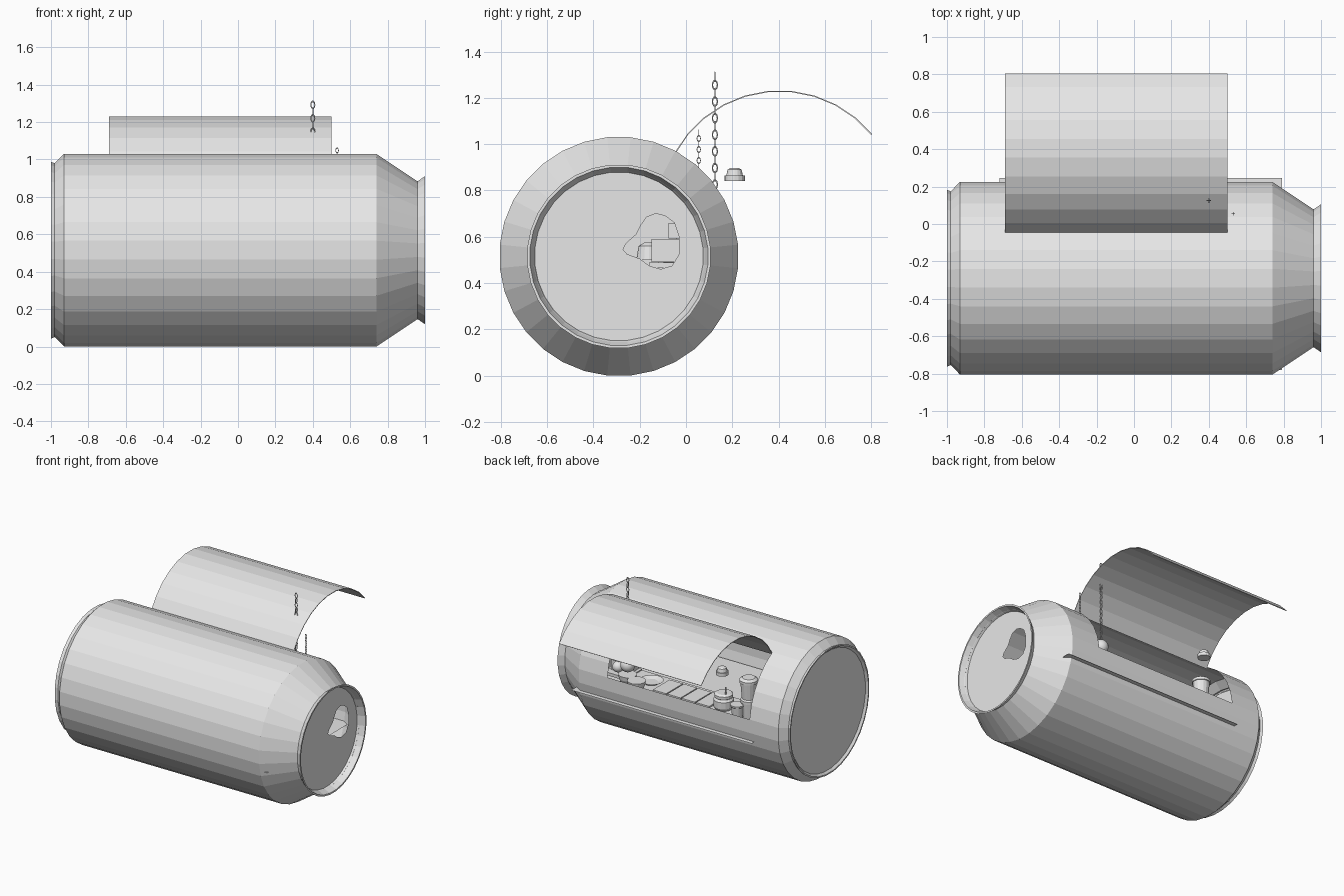
import bpy, bmesh
from math import pi, cos, sin, radians
from mathutils import Matrix, Vector

if "Cube" in bpy.data.objects:
    bpy.data.objects.remove(bpy.data.objects["Cube"])

grey = bpy.data.materials.new("light_grey")
grey.use_nodes = True
grey.diffuse_color = (0.8, 0.8, 0.8, 1)
grey.node_tree.nodes["Principled BSDF"].inputs["Base Color"].default_value = (0.8, 0.8, 0.8, 1)

SIDES = 32
STEP = 2 * pi / SIDES
R = 0.5175
CY, CZ = -0.29, 0.515
OPEN_L, OPEN_R = -0.69, 0.5


def finish(name, bm):
    mesh = bpy.data.meshes.new(name)
    bm.to_mesh(mesh)
    bm.free()
    mesh.materials.append(grey)
    obj = bpy.data.objects.new(name, mesh)
    bpy.context.collection.objects.link(obj)
    return obj


def ring(bm, x, r):
    return [bm.verts.new((x, CY + r * cos((i + 0.5) * STEP), CZ + r * sin((i + 0.5) * STEP)))
            for i in range(SIDES)]


def lathe(name, x, y, profile, sides=16):
    """Revolve (radius, z) points about a vertical axis and cap both ends."""
    bm = bmesh.new()
    rings = [[bm.verts.new((x + r * cos(2 * pi * i / sides), y + r * sin(2 * pi * i / sides), z))
              for i in range(sides)] for r, z in profile]
    for a, b in zip(rings, rings[1:]):
        for i in range(sides):
            j = (i + 1) % sides
            bm.faces.new((a[i], a[j], b[j], b[i]))
    bm.faces.new(rings[0][::-1])
    bm.faces.new(rings[-1])
    return finish(name, bm)


def box(name, x0, x1, y0, y1, z0, z1):
    bm = bmesh.new()
    size = Matrix.Diagonal((x1 - x0, y1 - y0, z1 - z0, 1))
    mid = Matrix.Translation(((x0 + x1) / 2, (y0 + y1) / 2, (z0 + z1) / 2))
    bmesh.ops.create_cube(bm, size=1, matrix=mid @ size)
    return finish(name, bm)


def chain(name, x, y, z0, z1, pitch):
    """Alternating stretched links."""
    bm = bmesh.new()
    count = round((z1 - z0) / pitch)
    around, tube = 10, 5
    for k in range(count):
        z = z0 + (k + 0.5) * (z1 - z0) / count
        turn = Matrix.Rotation(pi / 2 * (k % 2), 3, 'Z')
        grid = []
        for i in range(around):
            u = 2 * pi * i / around
            row = []
            for j in range(tube):
                v = 2 * pi * j / tube
                w = 1 + 0.28 * cos(v)
                p = Vector((pitch * 0.3 * w * cos(u), pitch * 0.085 * sin(v), pitch * 0.52 * w * sin(u)))
                row.append(bm.verts.new(turn @ p + Vector((x, y, z))))
            grid.append(row)
        for i in range(around):
            a, b = grid[i], grid[(i + 1) % around]
            for j in range(tube):
                n = (j + 1) % tube
                bm.faces.new((a[j], b[j], b[n], a[n]))
    return finish(name, bm)


def ball(name, x, y, z, r):
    bm = bmesh.new()
    bmesh.ops.create_uvsphere(bm, u_segments=16, v_segments=10, radius=r,
                              matrix=Matrix.Translation((x, y, z)))
    obj = finish(name, bm)
    for p in obj.data.polygons:
        p.use_smooth = True


# Can shell with a serving window cut in its back
profile = [(-0.985, 0.45), (-1, 0.465), (-1, 0.475), (-0.98, 0.467), (-0.93, R), (OPEN_L, R),
           (OPEN_R, R), (0.74, R), (0.96, 0.37), (1, 0.398), (1, 0.386), (0.945, 0.365)]
bm = bmesh.new()
rings = [ring(bm, x, r) for x, r in profile]
for (x, _), a, b in zip(profile, rings, rings[1:]):
    for i in range(SIDES):
        if x == OPEN_L and i < 5:
            continue
        j = (i + 1) % SIDES
        bm.faces.new((a[i], b[i], b[j], a[j]))
bm.faces.new(rings[0])
finish("can_shell", bm)

# Mouth lid with a teardrop hole
hole = [(-0.13, 0.70), (-0.17, 0.685), (-0.195, 0.65), (-0.215, 0.61), (-0.26, 0.57), (-0.272, 0.545),
        (-0.255, 0.525), (-0.2, 0.505), (-0.16, 0.475), (-0.11, 0.46), (-0.06, 0.475), (-0.03, 0.525),
        (-0.03, 0.6), (-0.05, 0.66), (-0.09, 0.69)]
bm = bmesh.new()
loops = [ring(bm, 0.945, 0.365), [bm.verts.new((0.945, y, z)) for y, z in hole]]
edges = [bm.edges.new((l[i - 1], l[i])) for l in loops for i in range(len(l))]
bmesh.ops.triangle_fill(bm, edges=edges, use_beauty=True, normal=(1, 0, 0))
finish("mouth_lid", bm)

# Raised awning, curved like the can
bm = bmesh.new()
rows = []
for k in range(11):
    a = radians(151.875) - k * STEP
    rows.append([bm.verts.new((x, 0.405 + R * cos(a), 0.715 + R * sin(a))) for x in (OPEN_L, OPEN_R)])
for a, b in zip(rows, rows[1:]):
    bm.faces.new((a[0], a[1], b[1], b[0]))
awning = finish("awning", bm)
solid = awning.modifiers.new("thickness", 'SOLIDIFY')
solid.thickness = 0.005

# Floor with a narrow ledge, and the serving counter
bm = bmesh.new()
bm.faces.new([bm.verts.new((x, y, 0.4)) for x, y in
              ((-0.72, -0.78), (0.79, -0.78), (0.79, 0.245), (-0.72, 0.245))])
finish("floor_ledge", bm)
box("counter", -0.68, 0.5, -0.16, 0.19, 0.402, 0.48)

# Trays and goods on the counter
for i in range(4):
    x = -0.25 + i * 0.12
    box(f"tray_{i + 1}", x, x + 0.112, -0.12, 0.08, 0.48, 0.492)
lathe("plate", 0.31, -0.03, [(0.05, 0.48), (0.085, 0.5), (0.075, 0.5), (0.045, 0.488)])
box("supply_box", 0.5, 0.65, -0.15, -0.03, 0.49, 0.59)
box("supply_shelf", 0.48, 0.67, -0.16, 0.02, 0.465, 0.488)
box("supply_stack", 0.5, 0.6, -0.075, 0.02, 0.592, 0.66)
lathe("supply_spout", 0.55, -0.16, [(0.055, 0.5), (0.045, 0.56), (0.02, 0.575)])
lathe("tall_cup", -0.56, 0.05, [(0.04, 0.48), (0.05, 0.6), (0.056, 0.6), (0.056, 0.62), (0.048, 0.63),
                                (0.058, 0.75), (0.065, 0.75), (0.065, 0.77), (0.045, 0.785)])
lathe("small_cup", -0.5, 0.1, [(0.035, 0.48), (0.045, 0.57), (0.05, 0.575), (0.05, 0.585)])
lathe("jar", -0.33, 0.02, [(0.06, 0.48), (0.072, 0.5), (0.072, 0.55), (0.06, 0.565), (0.066, 0.57),
                           (0.066, 0.59), (0.05, 0.6)])
lathe("straw", -0.36, 0.04, [(0.006, 0.59), (0.006, 0.65)], 8)
for i, (x, y) in enumerate(((0.44, 0.07), (0.33, 0.12))):
    lathe(f"bowl_{i + 1}", x, y, [(0.04, 0.48), (0.06, 0.52), (0.065, 0.55), (0.055, 0.55)])

# Floating cap beside the window
lathe("cap", -0.45, 0.21, [(0.044, 0.84), (0.044, 0.865), (0.036, 0.865), (0.03, 0.89), (0.018, 0.897)])

# Hanging lamps on chains
chain("large_chain", 0.4, 0.125, 0.7, 1.31, 0.035)
ball("large_lamp", 0.4, 0.125, 0.65, 0.052)
chain("small_chain", 0.53, 0.055, 0.61, 1.06, 0.024)
ball("small_lamp", 0.53, 0.055, 0.575, 0.04)
